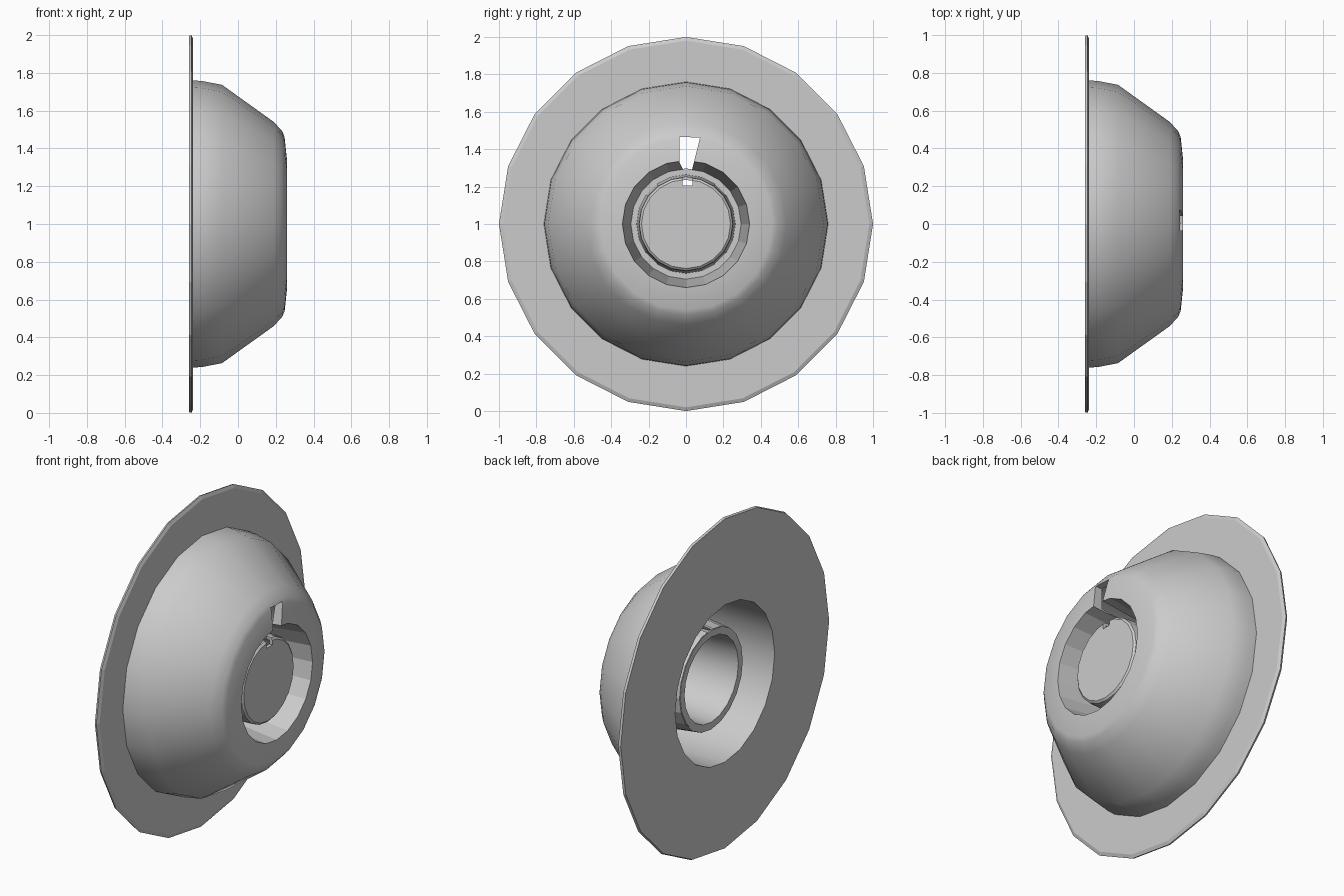
import bpy, bmesh, math

if "Cube" in bpy.data.objects:
    bpy.data.objects.remove(bpy.data.objects["Cube"])

SIDES = 20
AXIS_Z = 1.0


def new_object(name, bm):
    bmesh.ops.recalc_face_normals(bm, faces=bm.faces[:])
    if bm.calc_volume(signed=True) < 0:
        bmesh.ops.reverse_faces(bm, faces=bm.faces[:])
    mesh = bpy.data.meshes.new(name)
    bm.to_mesh(mesh)
    bm.free()
    obj = bpy.data.objects.new(name, mesh)
    bpy.context.collection.objects.link(obj)
    return obj


def lathe(name, profile, closed):
    """Spin (x, radius) points about the x axis; open ends get flat discs."""
    bm = bmesh.new()
    rings = []
    for i in range(SIDES):
        a = 2 * math.pi * i / SIDES
        rings.append([bm.verts.new((x, r * math.sin(a), AXIS_Z + r * math.cos(a)))
                      for x, r in profile])
    count = len(profile)
    for i in range(SIDES):
        a, b = rings[i], rings[(i + 1) % SIDES]
        for j in range(count if closed else count - 1):
            k = (j + 1) % count
            bm.faces.new((a[j], a[k], b[k], b[j]))
    if not closed:
        for end in (0, -1):
            bm.faces.new([ring[end] for ring in rings])
    return new_object(name, bm)


def prism(name, outline, x0, x1):
    """Solid with a (y, z) outline running along x."""
    bm = bmesh.new()
    a = [bm.verts.new((x0, y, z)) for y, z in outline]
    b = [bm.verts.new((x1, y, z)) for y, z in outline]
    bm.faces.new(a)
    bm.faces.new(b)
    for i in range(len(a)):
        k = (i + 1) % len(a)
        bm.faces.new((a[i], a[k], b[k], b[i]))
    return new_object(name, bm)


def cut(obj, cutter):
    mod = obj.modifiers.new("cut", "BOOLEAN")
    mod.operation = "DIFFERENCE"
    mod.solver = "EXACT"
    mod.object = cutter
    bpy.context.view_layer.objects.active = obj
    bpy.ops.object.modifier_apply(modifier=mod.name)
    bpy.data.objects.remove(cutter)


def smooth(obj, degrees=30):
    bpy.ops.object.select_all(action="DESELECT")
    obj.select_set(True)
    bpy.context.view_layer.objects.active = obj
    bpy.ops.object.shade_smooth_by_angle(angle=math.radians(degrees))


# Housing: thin flange, domed body, and tapered recess wall
housing = lathe("housing", [
    (-0.26, 0.475), (-0.26, 0.995), (-0.247, 1.0), (-0.238, 0.98),
    (-0.238, 0.76), (-0.19, 0.757), (-0.085, 0.737), (0.19, 0.54),
    (0.235, 0.49), (0.247, 0.46), (0.26, 0.34),
    (-0.168, 0.294), (-0.168, 0.302), (0.20, 0.345), (0.20, 0.475),
], closed=True)

# Keyhole slot through the front wall and recess
cut(housing, prism("slot_cutter", [
    (-0.035, 1.466), (0.075, 1.462), (0.03, 1.28), (-0.01, 1.28),
    (-0.035, 1.33)], -0.22, 0.32))
smooth(housing)

# The recess wall and the flange rim are faceted
for p in housing.data.polygons:
    r = math.hypot(p.center.y, p.center.z - AXIS_Z)
    if r < 0.36 or r > 0.96:
        p.use_smooth = False

# Cap: hollow centre button with a rim closing the bottom of the recess
cap = lathe("centre_cap", [
    (0.185, 0.235), (-0.17, 0.257), (-0.17, 0.297),
    (-0.16, 0.297), (-0.16, 0.264), (0.175, 0.253), (0.195, 0.25),
    (0.205, 0.238),
], closed=False)

# Small notch in the edge of the cap
cut(cap, prism("notch_cutter", [
    (-0.02, 1.205), (0.035, 1.205), (0.035, 1.275), (-0.02, 1.275)], 0.165, 0.3))
smooth(cap)
